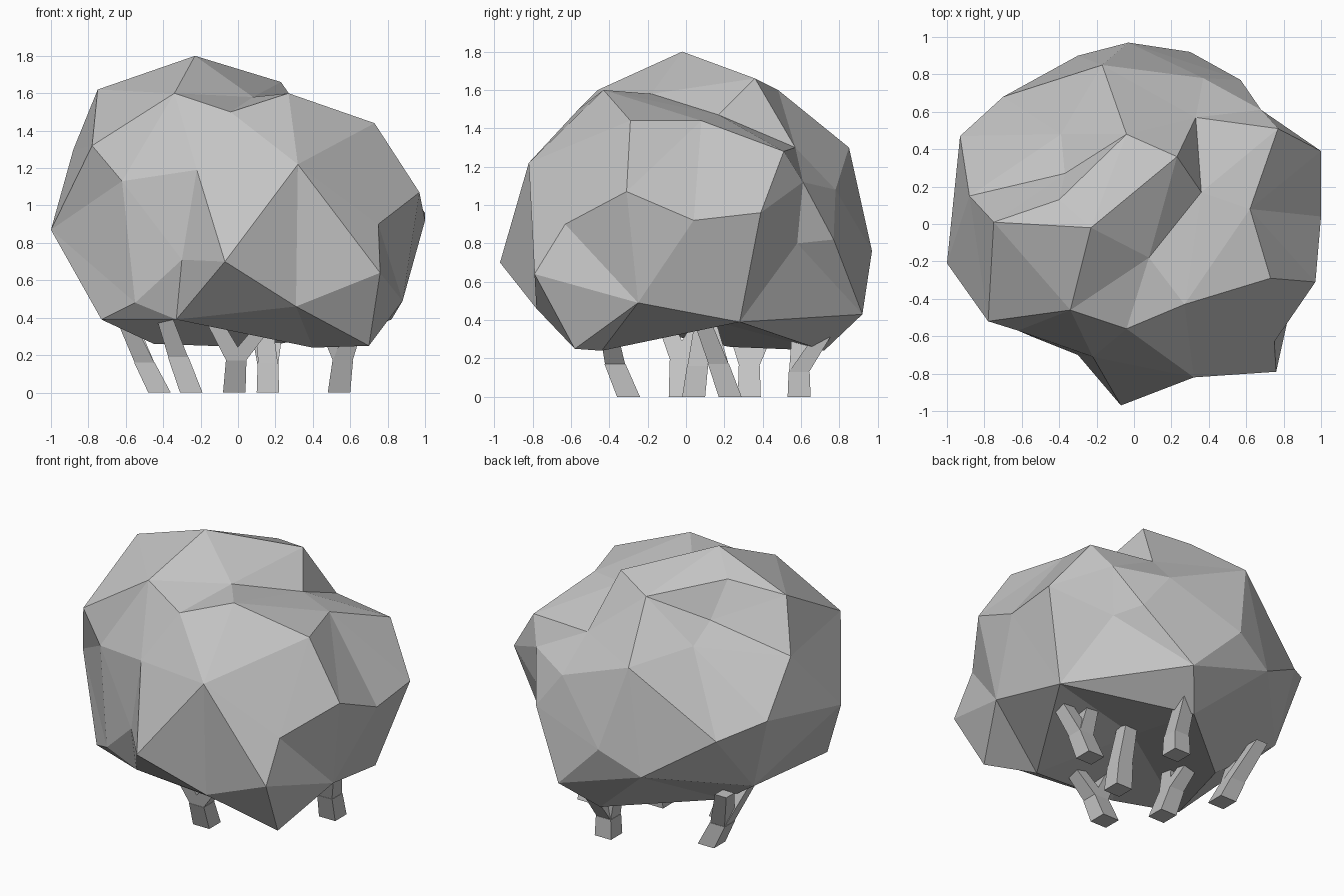
import bpy, bmesh
from mathutils import Vector

grey = bpy.data.materials.new("plain grey")
grey.diffuse_color = (0.55, 0.55, 0.55, 1)


def finish(bm, name):
    bmesh.ops.recalc_face_normals(bm, faces=bm.faces)
    me = bpy.data.meshes.new(name)
    bm.to_mesh(me)
    bm.free()
    me.materials.append(grey)
    ob = bpy.data.objects.new(name, me)
    bpy.context.collection.objects.link(ob)
    return ob


# Leafy crown: corner points are wrapped by direction, then moved to their real distance
CORNERS = [
    # top
    (-.23, -.02, 1.80), (.08, -.18, 1.58), (.27, -.43, 1.60), (-.34, -.46, 1.60),
    (-.04, -.56, 1.50), (-.75, .01, 1.62), (.23, .36, 1.66), (.36, .17, 1.47),
    (.62, .08, 1.44), (.33, .57, 1.30), (.73, -.29, 1.44), (.77, .51, 1.28),
    (-.37, .27, 1.45), (-.39, .48, 1.36), (-.04, .48, 1.60), (-.17, .85, 1.30),
    (-.40, .13, 1.68),
    # sides
    (-.78, -.52, 1.32), (-.88, .15, 1.30), (-.62, -.57, 1.13), (-.22, -.71, 1.19),
    (.32, -.82, 1.22), (.97, -.31, 1.07), (1, .04, .92), (1, .39, .96),
    (.75, -.63, .90), (.76, -.79, .64), (-.07, -.97, .70), (-.30, -.70, .71),
    (-1, -.21, .87), (-.93, .47, 1.0), (-.70, .68, .88), (-.03, .97, .76),
    (.37, .78, 1.08), (.68, .61, 1.12), (.57, .77, .82), (.65, .58, .80),
    # lower rim and underside
    (-.73, -.45, .39), (-.55, -.60, .48), (-.33, -.60, .39), (.31, -.78, .46),
    (.70, -.58, .25), (.40, -.44, .24), (.88, -.25, .49), (.82, .28, .39),
    (.30, .92, .43), (-.30, .90, .62), (.13, .72, .24), (-.45, .23, .26),
    (-.78, .40, .50),
]
centre = Vector((0, 0, .95))
bm = bmesh.new()
target = {}
for p in CORNERS:
    p = Vector(p)
    target[bm.verts.new((p - centre).normalized())] = p
# hollow in the underside where the stems enter
target[bm.verts.new((0, 0, -1))] = Vector((.05, .05, .42))
bmesh.ops.convex_hull(bm, input=list(bm.verts))
for v, p in target.items():
    v.co = p
finish(bm, "leafy_crown")


# Stems: four-sided limbs lofted through level square sections
def limb(bm, path, widths):
    rings = []
    for (x, y, z), w in zip(path, widths):
        h = w / 2
        rings.append([bm.verts.new((x + a * h, y + b * h, z))
                      for a, b in ((-1, -1), (1, -1), (1, 1), (-1, 1))])
    for lo, hi in zip(rings, rings[1:]):
        for i in range(4):
            j = (i + 1) % 4
            bm.faces.new((lo[i], lo[j], hi[j], hi[i]))
    bm.faces.new(rings[0][::-1])
    bm.faces.new(rings[-1])


# each stem: base, fork point, branch tips
STEMS = {
    "front_stem": ((-.02, -.30, 0), (-.01, -.37, .17), [(-.15, -.42, .42), (.19, -.42, .42)]),
    "left_stem": ((-.25, -.03, 0), (-.32, -.03, .19), [(-.40, -.12, .42), (-.40, .10, .42)]),
    "middle_stem": ((.16, .04, 0), (.16, .06, .16), [(.13, .10, .46)]),
    "right_stem": ((.54, .23, 0), (.56, .17, .17), [(.44, .10, .44), (.66, .06, .46)]),
    "back_left_stem": ((-.42, .33, 0), (-.50, .33, .16), [(-.62, .24, .42), (-.60, .45, .42)]),
    "back_stem": ((.16, .59, 0), (.16, .59, .13), [(.10, .60, .40), (.20, .74, .36)]),
}
for name, (base, fork, tips) in STEMS.items():
    bm = bmesh.new()
    limb(bm, (base, fork), (.12, .11))
    for tip in tips:
        limb(bm, (fork, tip), (.105, .085))
    finish(bm, name)
